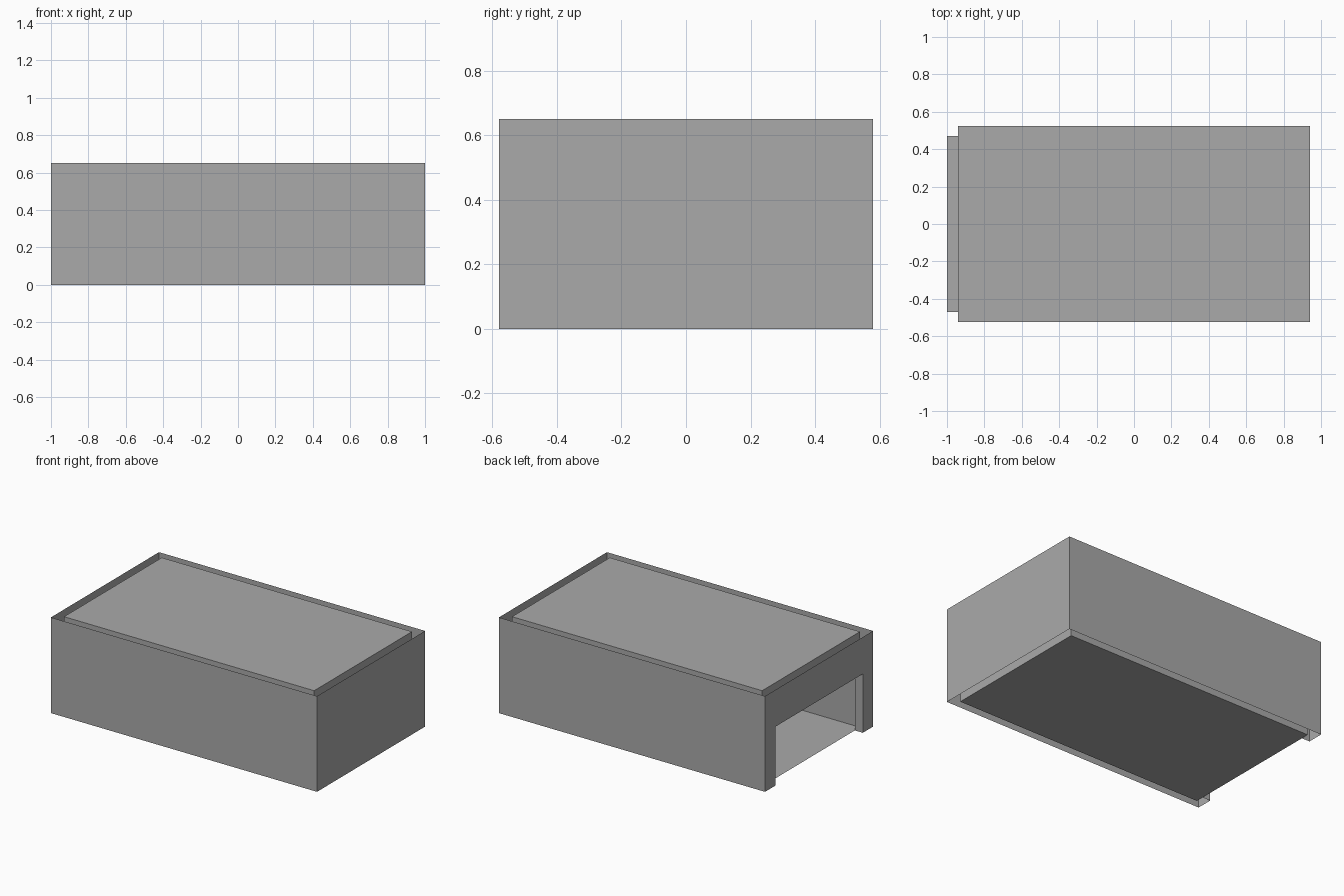
import bpy

cube = bpy.data.objects.get("Cube")
if cube:
    bpy.data.objects.remove(cube, do_unlink=True)

HEIGHT = 0.65
OUTER = (1.0, 0.58)          # half sizes of the outer skin
INNER = (0.94, 0.525)        # half sizes of the inner room
DOOR_Y, DOOR_Z = 0.47, 0.40  # half width and height of the doorway

grey = bpy.data.materials.new("plain grey")
grey.use_nodes = True
colour = (0.4, 0.4, 0.4, 1.0)
grey.diffuse_color = colour
grey.node_tree.nodes["Principled BSDF"].inputs["Base Color"].default_value = colour


def add_part(name, polygons):
    """Make one object from a list of flat polygons."""
    verts, faces = [], []
    for poly in polygons:
        faces.append(range(len(verts), len(verts) + len(poly)))
        verts += poly
    mesh = bpy.data.meshes.new(name)
    mesh.from_pydata(verts, [], [list(f) for f in faces])
    mesh.materials.append(grey)
    mesh.update()
    obj = bpy.data.objects.new(name, mesh)
    bpy.context.collection.objects.link(obj)
    return obj


def wall(a, b):
    """Upright rectangle between two plan points, facing right of a to b."""
    return [(*a, 0), (*b, 0), (*b, HEIGHT), (*a, HEIGHT)]


def door_wall(x, y):
    """Wall across -x with a doorway cut down to the ground, facing -x."""
    strips = [(y, DOOR_Y, 0, DOOR_Z), (-DOOR_Y, -y, 0, DOOR_Z)]
    outline = [(y, 0), (DOOR_Y, 0), (DOOR_Y, DOOR_Z), (-DOOR_Y, DOOR_Z),
               (-DOOR_Y, 0), (-y, 0), (-y, HEIGHT), (y, HEIGHT)]
    return [(-x, py, pz) for py, pz in outline]


def walls(x, y):
    """Three plain walls and the doorway wall, all facing outward."""
    return [wall((-x, -y), (x, -y)), wall((x, -y), (x, y)),
            wall((x, y), (-x, y)), door_wall(x, y)]


def slab(z):
    x, y = INNER
    return [(-x, -y, z), (x, -y, z), (x, y, z), (-x, y, z)]


# Outer skin, and the inner room whose faces look inward
add_part("outer_walls", walls(*OUTER))
add_part("inner_walls", [p[::-1] for p in walls(*INNER)])
add_part("floor", [slab(0)])
add_part("ceiling", [slab(HEIGHT)[::-1]])

# Doorway lining: two jambs and the lintel joining both skins
path = [(-DOOR_Y, 0), (-DOOR_Y, DOOR_Z), (DOOR_Y, DOOR_Z), (DOOR_Y, 0)]
add_part("doorway_lining", [
    [(-OUTER[0], *a), (-OUTER[0], *b), (-INNER[0], *b), (-INNER[0], *a)]
    for a, b in zip(path, path[1:])])
